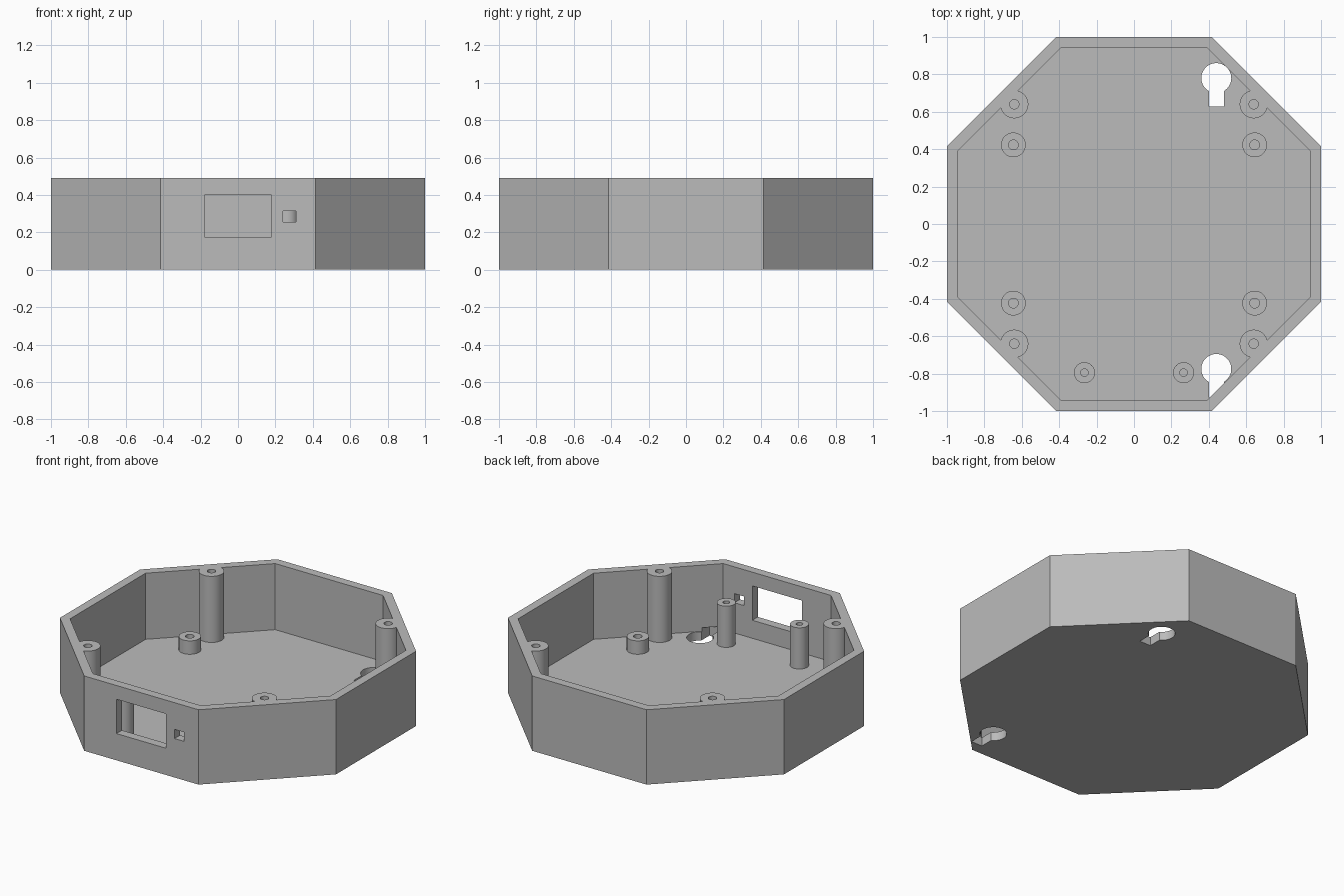
import bpy, bmesh
from math import radians, pi, cos, sin

cube = bpy.data.objects.get("Cube")
if cube:
    bpy.data.objects.remove(cube, do_unlink=True)

HEIGHT, FLOOR, WALL = 0.49, 0.057, 0.057

grey = bpy.data.materials.new("plain_grey")
grey.use_nodes = True
colour = (0.5, 0.5, 0.5, 1)
grey.diffuse_color = colour
grey.node_tree.nodes["Principled BSDF"].inputs["Base Color"].default_value = colour


def circle(r, n, start=0.0):
    return [(r * cos(start + 2 * pi * i / n), r * sin(start + 2 * pi * i / n)) for i in range(n)]


def loft(name, rings, centre=(0, 0)):
    """Solid through a list of (outline, z) rings, capped at both ends."""
    bm = bmesh.new()
    loops = [[bm.verts.new((x + centre[0], y + centre[1], z)) for x, y in pts] for pts, z in rings]
    for a, b in zip(loops, loops[1:]):
        for i in range(len(a)):
            j = (i + 1) % len(a)
            bm.faces.new((a[i], a[j], b[j], b[i]))
    bm.faces.new(loops[0][::-1])
    bm.faces.new(loops[-1])
    bmesh.ops.recalc_face_normals(bm, faces=bm.faces)
    mesh = bpy.data.meshes.new(name)
    bm.to_mesh(mesh)
    bm.free()
    mesh.materials.append(grey)
    obj = bpy.data.objects.new(name, mesh)
    bpy.context.collection.objects.link(obj)
    return obj


def smooth(obj):
    bpy.ops.object.select_all(action="DESELECT")
    obj.select_set(True)
    bpy.context.view_layer.objects.active = obj
    bpy.ops.object.shade_smooth_by_angle(angle=radians(30))


def cut(target, cutter):
    cutter.hide_render = True
    mod = target.modifiers.new("cut", "BOOLEAN")
    mod.operation, mod.solver, mod.object = "DIFFERENCE", "EXACT", cutter
    bpy.context.view_layer.objects.active = target
    bpy.ops.object.modifier_apply(modifier=mod.name)
    bpy.data.objects.remove(cutter, do_unlink=True)


def box_cutter(name, x0, x1, y0, y1, z0, z1):
    pts = [(x0, y0), (x1, y0), (x1, y1), (x0, y1)]
    return loft(name, [(pts, z0), (pts, z1)])


def octagon(apothem):
    return circle(apothem / cos(pi / 8), 8, pi / 8)


# Open octagonal tray
outer, inner = octagon(1), octagon(1 - WALL)
tray = loft("octagonal_tray", [(outer, 0), (outer, HEIGHT), (inner, HEIGHT), (inner, FLOOR)])

# Window and small port in the front wall
cut(tray, box_cutter("window_cutter", -0.18, 0.18, -1.1, -0.9, 0.175, 0.4))
cut(tray, box_cutter("port_cutter", 0.24, 0.31, -1.1, -0.9, 0.255, 0.315))

# Keyhole hangers through the floor: round head with a slot towards the front
slot = 0.04
for y in (0.78, -0.775):
    a = radians(-60)
    sweep = [a + (2 * pi - radians(60)) * i / 40 for i in range(41)]
    outline = [(2 * slot * cos(t), 2 * slot * sin(t)) for t in sweep]
    outline += [(-slot, -0.153), (slot, -0.153)]
    cut(tray, loft("keyhole_cutter", [(outline, -0.05), (outline, 0.08)], (0.44, y)))
smooth(tray)


# Hollow screw posts standing on the floor
def post(name, x, y, r, hole, top):
    ring, bore = circle(r, 48), circle(hole, 48)
    smooth(loft(name, [(ring, FLOOR / 2), (ring, top), (bore, top), (bore, FLOOR + 0.003)], (x, y)))


for sx, side in ((1, "left"), (-1, "right")):
    for sy, end in ((1, "back"), (-1, "front")):
        post(f"corner_post_{end}_{side}", 0.64 * sx, 0.64 * sy, 0.075, 0.025, HEIGHT)
        post(f"short_post_{end}_{side}", 0.645 * sx, 0.423 * sy, 0.066, 0.026, 0.145)
    post(f"front_post_{side}", 0.265 * sx, -0.795, 0.056, 0.02, 0.327)
